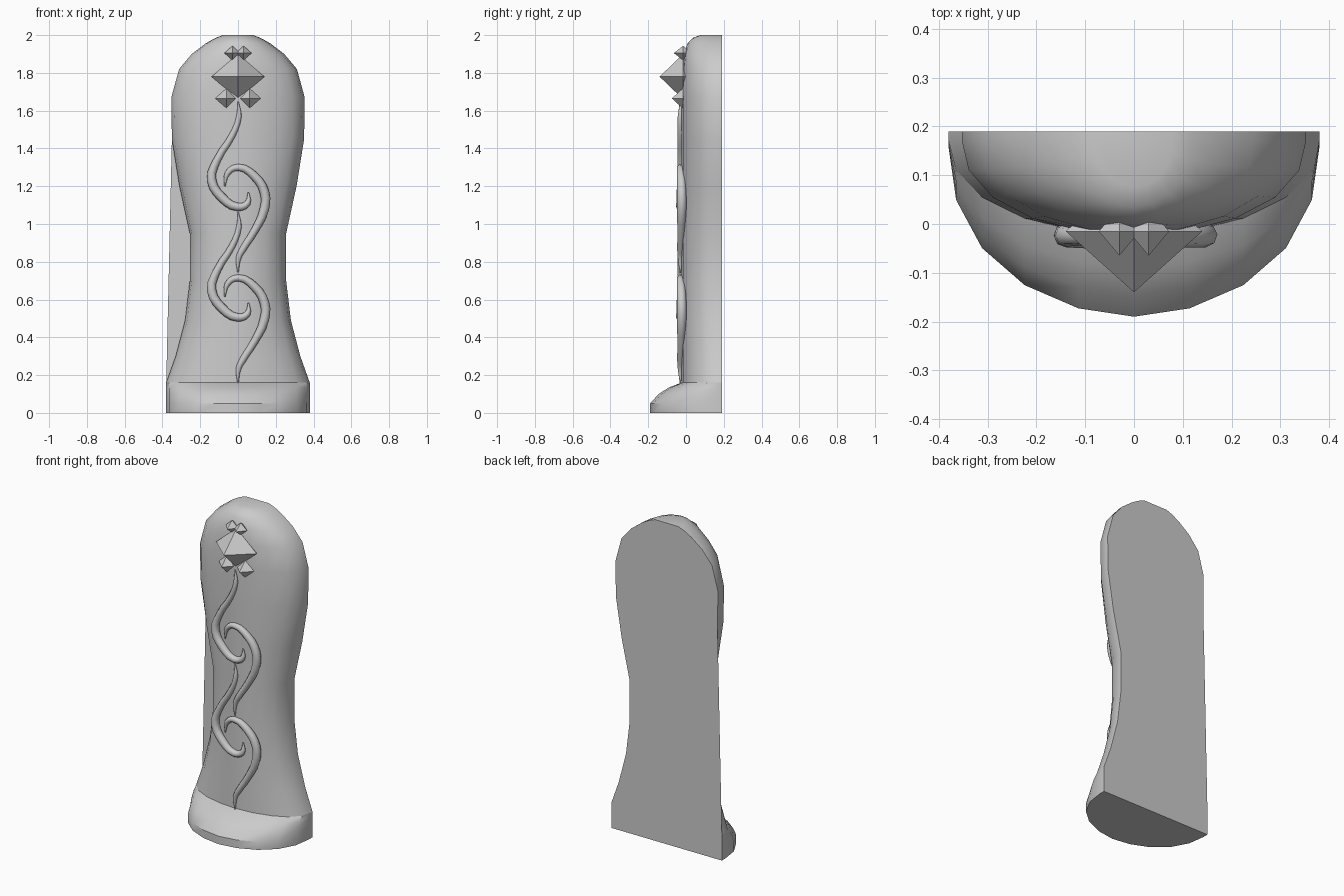
import bpy
import bmesh
from math import radians

if "Cube" in bpy.data.objects:
    bpy.data.objects.remove(bpy.data.objects["Cube"])

BACK = 0.19
# half of the D-shaped section: (fraction of half width, fraction of depth)
HALF = [(1, 0), (1, .09), (.96, .37), (.82, .63), (.59, .83), (.30, .955), (0, 1)]
SECTION = HALF + [(-x, d) for x, d in reversed(HALF[:-1])]


def finish(name, bm, smooth=True):
    mesh = bpy.data.meshes.new(name)
    bm.to_mesh(mesh)
    bm.free()
    ob = bpy.data.objects.new(name, mesh)
    bpy.context.collection.objects.link(ob)
    if smooth:
        bpy.ops.object.select_all(action='DESELECT')
        ob.select_set(True)
        bpy.context.view_layer.objects.active = ob
        bpy.ops.object.shade_smooth_by_angle(angle=radians(35))
    return ob


def loft(name, rows, cap_bottom, cap_top):
    """Skin D sections given as (z, half width, front y)."""
    bm = bmesh.new()
    rings = [[bm.verts.new((w * x, BACK - (BACK - f) * d, z)) for x, d in SECTION]
             for z, w, f in rows]
    for a, b in zip(rings, rings[1:]):
        for i in range(len(SECTION) - 1):
            bm.faces.new((b[i], b[i + 1], a[i + 1], a[i]))
    if cap_bottom:
        bm.faces.new(rings[0])
    if cap_top:
        bm.faces.new(rings[-1][::-1])
    return finish(name, bm)


# waisted handle body with domed top
body = [(.16, .38, -.025), (.30, .33, -.025), (.49, .28, -.025), (.70, .255, -.025),
        (.95, .255, -.025), (1.20, .31, -.025), (1.45, .35, -.025), (1.67, .353, -.025),
        (1.82, .312, -.02), (1.90, .245, -.01), (1.957, .17, .008), (1.985, .12, .035),
        (2.0, .08, .075)]
loft("body", body, False, True)

# foot with rounded front
loft("foot", [(0, .38, -.19), (.05, .38, -.19), (.10, .38, -.145),
              (.135, .38, -.09), (.16, .38, -.025)], True, False)

# flat back panel, straight on its left side
outline = [(.38, 0)] + [(w, z) for z, w, f in body]
outline += [(-w, z) for z, w, f in reversed(body) if z > 1.4] + [(-.38, .16), (-.38, 0)]
bm = bmesh.new()
bm.faces.new([bm.verts.new((x, BACK, z)) for x, z in reversed(outline)])
finish("back_panel", bm, False)


# faceted gems
def gem(name, x, z, rx, ry, rz, y=-.015):
    bm = bmesh.new()
    ring = [bm.verts.new((x + a * rx, y + b * ry, z))
            for a, b in ((1, 0), (0, 1), (-1, 0), (0, -1))]
    for s in (1, -1):
        tip = bm.verts.new((x, y, z + s * rz))
        for i in range(4):
            bm.faces.new((ring[i], ring[(i + 1) % 4], tip))
    bmesh.ops.recalc_face_normals(bm, faces=bm.faces)
    finish(name, bm, False)


gem("large_gem", 0, 1.78, .14, .125, .12)
for side, s in (("left", -1), ("right", 1)):
    gem("lower_gem_" + side, s * .062, 1.665, .058, .06, .055)
    gem("upper_gem_" + side, s * .03, 1.905, .042, .05, .038)


# tapered vine scrolls: (x, z, radius)
left_scroll = [(0, 1.65, .003), (.005, 1.57, .014), (-.03, 1.47, .017), (-.11, 1.34, .02),
               (-.14, 1.235, .025), (-.085, 1.14, .025), (0, 1.09, .022),
               (.05, 1.11, .017), (.055, 1.17, .003)]
right_scroll = [(-.07, 1.20, .003), (-.055, 1.27, .015), (0, 1.30, .018), (.085, 1.255, .023),
                (.14, 1.17, .025), (.14, 1.08, .025), (.085, .96, .02),
                (.025, .865, .018), (.003, .82, .014), (0, .74, .003)]


def vine(name, pts, drop):
    cu = bpy.data.curves.new(name, 'CURVE')
    cu.dimensions = '3D'
    cu.bevel_depth = 1
    cu.bevel_resolution = 2
    cu.resolution_u = 3
    sp = cu.splines.new('BEZIER')
    sp.bezier_points.add(len(pts) - 1)
    for p, (x, z, r) in zip(sp.bezier_points, pts):
        p.co = (x, -.03 + .05 * abs(x), z - drop)
        p.radius = r
        p.handle_left_type = p.handle_right_type = 'AUTO'
    ob = bpy.data.objects.new(name, cu)
    bpy.context.collection.objects.link(ob)
    bpy.ops.object.select_all(action='DESELECT')
    ob.select_set(True)
    bpy.context.view_layer.objects.active = ob
    bpy.ops.object.convert(target='MESH')
    bpy.ops.object.shade_smooth()


for i, drop in enumerate((0, .585)):
    vine(f"vine_left_{i + 1}", left_scroll, drop)
    vine(f"vine_right_{i + 1}", right_scroll, drop)
